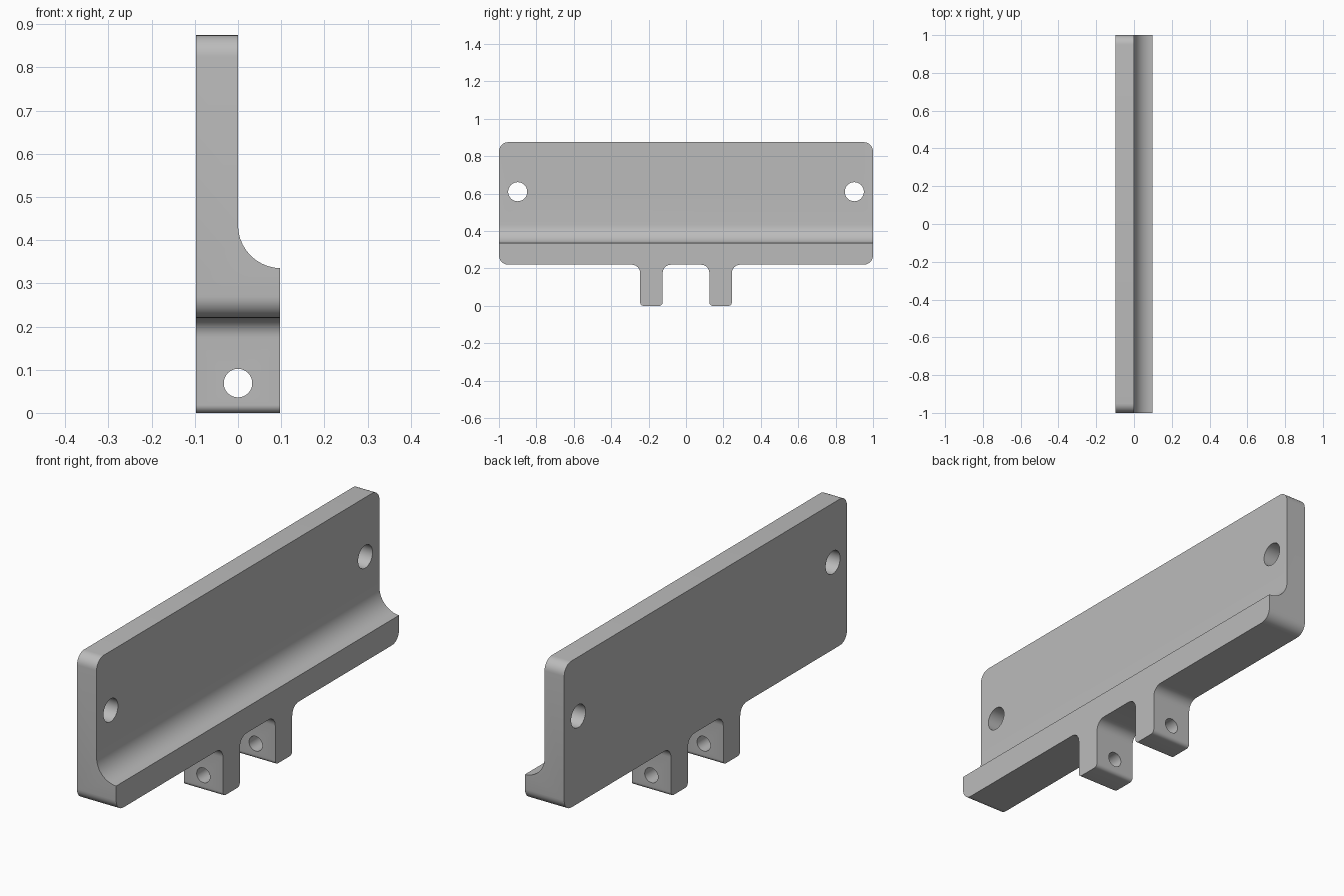
import bpy, bmesh, math
from mathutils import Vector

cube = bpy.data.objects.get("Cube")
if cube:
    bpy.data.objects.remove(cube, do_unlink=True)

grey = bpy.data.materials.new("plain grey")
grey.use_nodes = True
grey.diffuse_color = (0.5, 0.5, 0.5, 1)
grey.node_tree.nodes["Principled BSDF"].inputs["Base Color"].default_value = (0.5, 0.5, 0.5, 1)


def rounded(corners, steps=8):
    """Round each right-angled (u, v, radius) corner of a closed outline."""
    out = []
    for i, (u, v, r) in enumerate(corners):
        p = Vector((u, v))
        if r == 0:
            out.append(p)
            continue
        a = (Vector(corners[i - 1][:2]) - p).normalized() * r
        b = (Vector(corners[(i + 1) % len(corners)][:2]) - p).normalized() * r
        for k in range(steps + 1):
            t = math.pi / 2 * k / steps
            out.append(p + a * (1 - math.sin(t)) + b * (1 - math.cos(t)))
    return out


def circle(u, v, r, sides=48):
    return [Vector((u + r * math.cos(t), v + r * math.sin(t)))
            for t in (math.tau * k / sides for k in range(sides))]


def prism(name, outline, axis, start, end):
    """Extrude an outline along x (points are y, z) or y (points are x, z)."""
    bm = bmesh.new()
    place = (lambda p: (start, p.x, p.y)) if axis == "x" else (lambda p: (p.x, start, p.y))
    face = bm.faces.new([bm.verts.new(place(p)) for p in outline])
    grown = bmesh.ops.extrude_face_region(bm, geom=[face])["geom"]
    shift = Vector((end - start, 0, 0)) if axis == "x" else Vector((0, end - start, 0))
    bmesh.ops.translate(bm, vec=shift, verts=[g for g in grown if isinstance(g, bmesh.types.BMVert)])
    bmesh.ops.recalc_face_normals(bm, faces=bm.faces)
    mesh = bpy.data.meshes.new(name)
    bm.to_mesh(mesh)
    bm.free()
    mesh.materials.append(grey)
    obj = bpy.data.objects.new(name, mesh)
    bpy.context.collection.objects.link(obj)
    return obj


# Plate outline with two hanging tabs, mirrored across y
HALF = 0.097
half = [(0.125, 0.22, 0.045), (0.125, 0, 0.018), (0.245, 0, 0.018),
        (0.245, 0.22, 0.045), (1, 0.22, 0.05), (1, 0.875, 0.05)]
outline = rounded(half + [(-y, z, r) for y, z, r in reversed(half)])
bracket = prism("mounting_bracket", outline, "x", -HALF, HALF)

# Space in front of the plate, with a concave fillet above the ledge
cove = [Vector((0.1 - 0.1 * math.cos(t), 0.435 - 0.1 * math.sin(t)))
        for t in (math.pi / 2 * k / 10 for k in range(11))]
cove += [Vector((0.3, 0.335)), Vector((0.3, 1)), Vector((0, 1))]
cutters = [prism("front_space_cutter", cove, "y", -1.2, 1.2)]

# Screw holes through the plate and a pin hole through both tabs
for side, y in (("left", 0.9), ("right", -0.9)):
    cutters.append(prism(side + "_screw_cutter", circle(y, 0.61, 0.051), "x", -0.3, 0.3))
cutters.append(prism("pin_hole_cutter", circle(0, 0.069, 0.033), "y", -0.5, 0.5))

bpy.ops.object.select_all(action="DESELECT")
bpy.context.view_layer.objects.active = bracket
bracket.select_set(True)
for cutter in cutters:
    cutter.hide_render = True
    mod = bracket.modifiers.new("cut", "BOOLEAN")
    mod.operation, mod.solver, mod.object = "DIFFERENCE", "EXACT", cutter
    bpy.ops.object.modifier_apply(modifier=mod.name)
    bpy.data.objects.remove(cutter, do_unlink=True)
bpy.ops.object.shade_smooth_by_angle(angle=math.radians(30))
